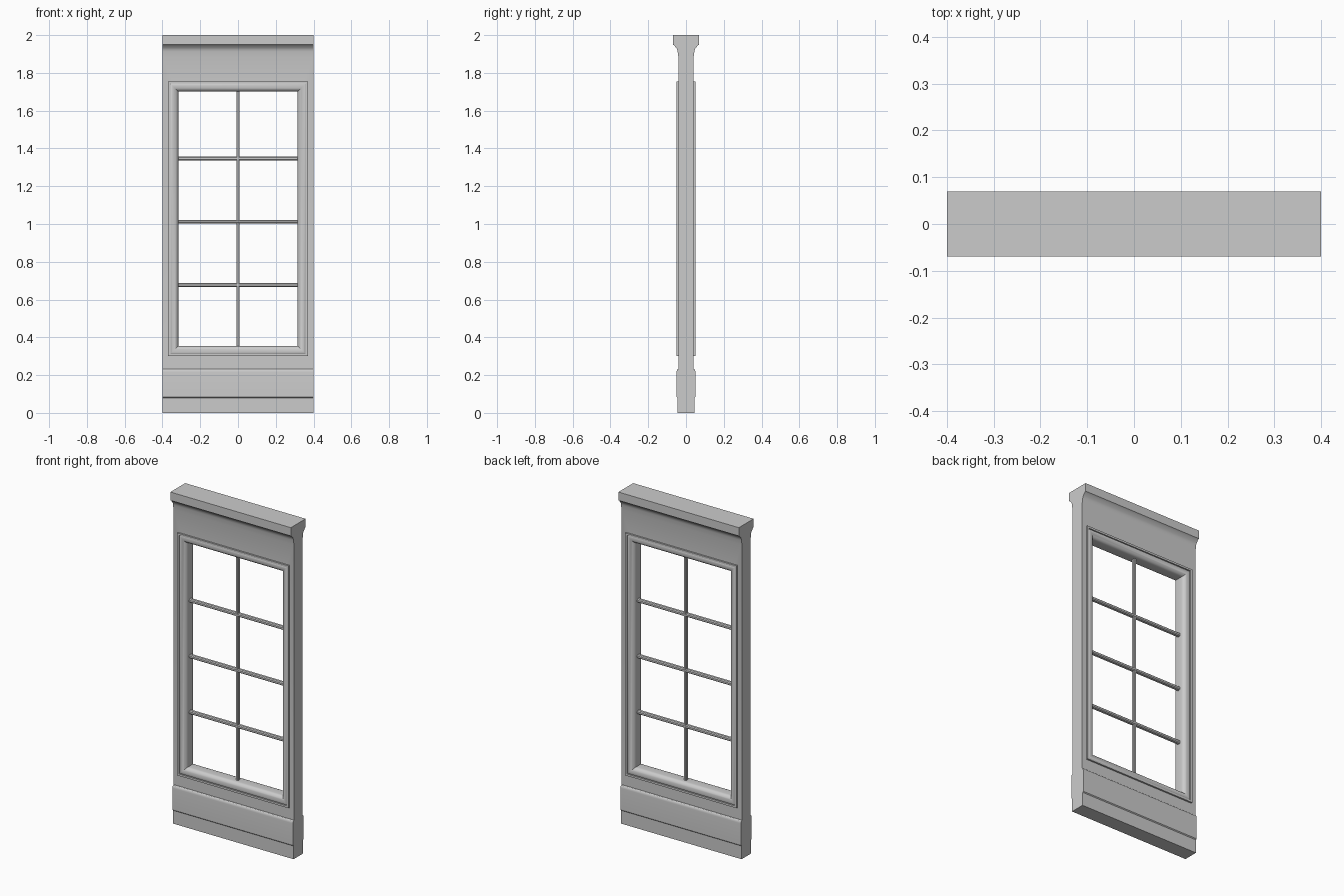
import bpy, bmesh
from math import sin, cos, pi, radians

if "Cube" in bpy.data.objects:
    bpy.data.objects.remove(bpy.data.objects["Cube"], do_unlink=True)

stone = bpy.data.materials.new("grey plaster")
stone.use_nodes = True
grey = (0.6, 0.6, 0.6, 1)
stone.diffuse_color = grey
stone.node_tree.nodes["Principled BSDF"].inputs["Base Color"].default_value = grey


def loft(name, rings, closed=False):
    """Skin a list of closed point rings; cap the ends unless the loft is closed."""
    bm = bmesh.new()
    loops = [[bm.verts.new(p) for p in ring] for ring in rings]
    n = len(loops[0])
    pairs = list(zip(loops, loops[1:]))
    if closed:
        pairs.append((loops[-1], loops[0]))
    else:
        bm.faces.new(loops[0])
        bm.faces.new(loops[-1])
    for a, b in pairs:
        for i in range(n):
            j = (i + 1) % n
            bm.faces.new((a[i], a[j], b[j], b[i]))
    bmesh.ops.recalc_face_normals(bm, faces=bm.faces)
    mesh = bpy.data.meshes.new(name)
    bm.to_mesh(mesh)
    bm.free()
    mesh.materials.append(stone)
    obj = bpy.data.objects.new(name, mesh)
    bpy.context.collection.objects.link(obj)
    return obj


def activate(obj):
    bpy.ops.object.select_all(action="DESELECT")
    obj.select_set(True)
    bpy.context.view_layer.objects.active = obj


def smooth(obj):
    activate(obj)
    bpy.ops.object.shade_smooth_by_angle(angle=radians(30))


# Wall: plinth, flat field and cornice as one symmetric profile (half depth, height)
half = [(0.044, 0), (0.045, 0.08), (0.05, 0.085), (0.05, 0.215)]
half += [(0.04 + 0.01 * cos(t * pi / 8), 0.215 + 0.018 * sin(t * pi / 8)) for t in range(1, 5)]
half += [(0.04, 1.885), (0.043, 1.9)]
half += [(0.063 - 0.02 * cos(t * pi / 10), 1.9 + 0.04 * sin(t * pi / 10)) for t in range(1, 5)]
half += [(0.062, 1.945), (0.07, 1.95), (0.07, 2)]
section = half + [(-y, z) for y, z in reversed(half)]
wall = loft("wall_panel", [[(x, y, z) for y, z in section] for x in (-0.4, 0.4)])

# Window opening, hidden behind the frame
hole = [(-0.34, 0.33), (0.34, 0.33), (0.34, 1.73), (-0.34, 1.73)]
cutter = loft("opening_cutter", [[(x, y, z) for x, z in hole] for y in (-0.2, 0.2)])
cutter.hide_render = True
cut = wall.modifiers.new("opening", "BOOLEAN")
cut.operation = "DIFFERENCE"
cut.solver = "EXACT"
cut.object = cutter
activate(wall)
bpy.ops.object.modifier_apply(modifier=cut.name)
bpy.data.objects.remove(cutter, do_unlink=True)
smooth(wall)

# Window frame: moulding (inset from outer edge, half depth) mitred round the opening
WIDTH, BOTTOM, TOP = 0.37, 0.3, 1.755
mould = [(0, 0.05), (0.012, 0.05), (0.012, 0.042), (0.016, 0.045)]
mould += [(0.022 + 0.032 * sin(t * pi / 14), 0.02 + 0.026 * cos(t * pi / 14)) for t in range(8)]
ring = mould + [(d, -y) for d, y in reversed(mould)]
corners = [(-1, 0), (1, 0), (1, 1), (-1, 1)]
smooth(loft("window_frame", [
    [(sx * (WIDTH - d), y, TOP - d if up else BOTTOM + d) for d, y in ring]
    for sx, up in corners], closed=True))

# Glazing bars: slim bars with chamfered edges
def bar_section(half_width, half_depth, chamfer):
    w, d, c = half_width, half_depth, chamfer
    return [(w, d - c), (w - c, d), (c - w, d), (-w, d - c),
            (-w, c - d), (c - w, -d), (w - c, -d), (w, c - d)]


slim = bar_section(0.008, 0.011, 0.004)
loft("vertical_bar", [[(u, v, z) for u, v in slim] for z in (BOTTOM + 0.05, TOP - 0.05)])
wide = bar_section(0.01, 0.012, 0.005)
for i in range(3):
    z = 0.677 + i * 0.335
    loft(f"horizontal_bar_{i + 1}", [[(x, v, z + u) for u, v in wide] for x in (-0.32, 0.32)])
